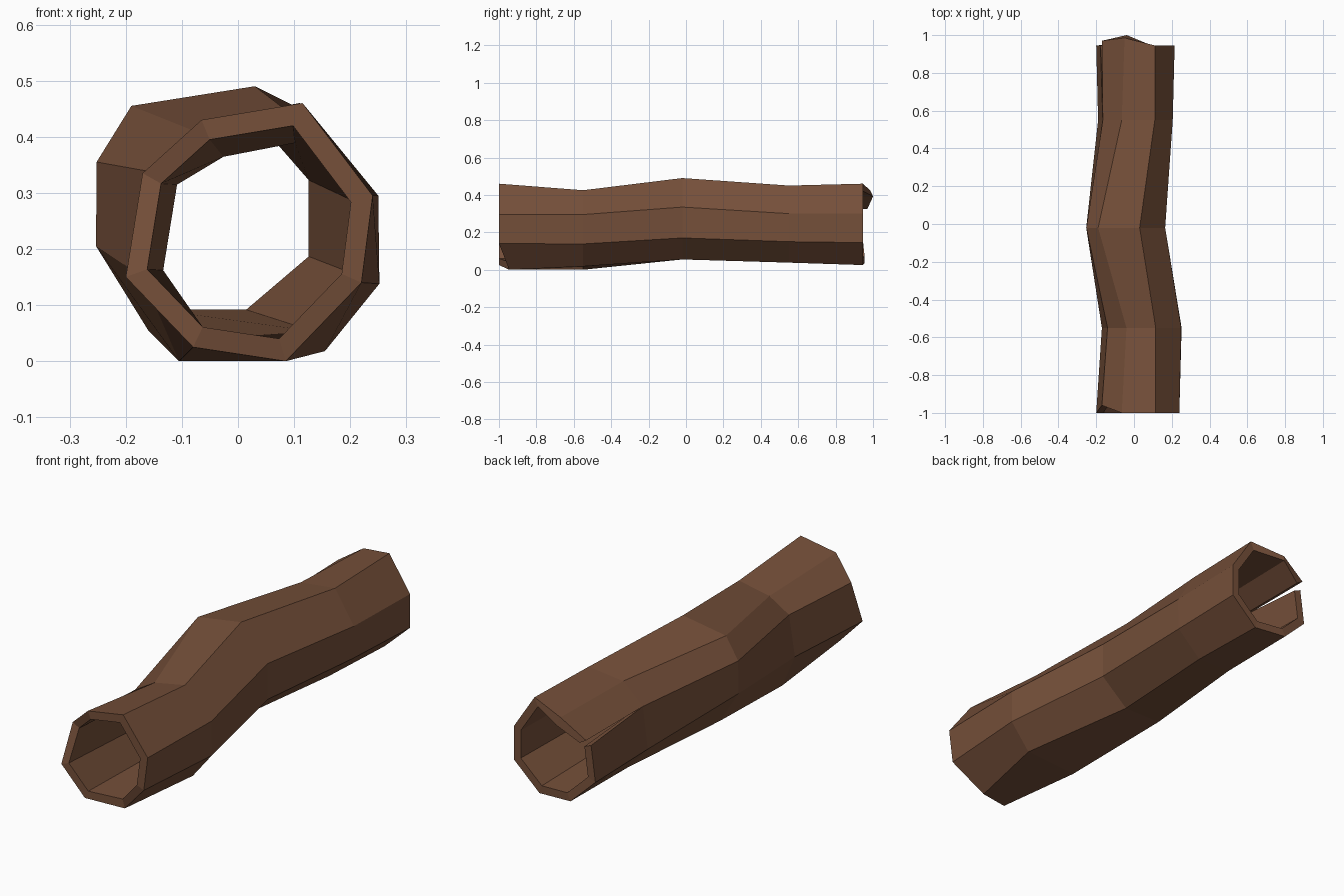
import bpy, bmesh
from mathutils import Vector

if "Cube" in bpy.data.objects:
    bpy.data.objects.remove(bpy.data.objects["Cube"])

bark = bpy.data.materials.new("bark brown")
bark.diffuse_color = (0.18, 0.08, 0.042, 1)
bark.use_nodes = True
bark.node_tree.nodes["Principled BSDF"].inputs["Base Color"].default_value = bark.diffuse_color

# Outer cross-sections (x, z), clockwise from the upper left corner
end_front = [(-.17, .335), (-.065, .43), (.115, .46), (.24, .295),
             (.22, .14), (.085, 0), (-.08, .025), (-.2, .15)]
quarter_front = [(-.14, .335), (-.04, .395), (.115, .425), (.25, .295),
                 (.252, .138), (.155, .018), (-.105, 0), (-.17, .15)]
middle = [(-.252, .355), (-.19, .455), (.03, .49), (.165, .335),
          (.165, .17), (.03, .055), (-.16, .055), (-.253, .205)]
quarter_back = [(-.165, .34), (-.065, .43), (.11, .45), (.205, .3),
                (.2, .15), (.08, .038), (-.09, .04), (-.19, .15)]
end_back = [(-.17, .345), (-.05, .425), (.11, .46), (.215, .3),
            (.215, .145), (.085, .025), (-.08, .035), (-.2, .15)]
sections = [(-1, end_front), (-.55, quarter_front), (-.02, middle),
            (.55, quarter_back), (.945, end_back)]

# Ragged ends: extra y per corner
ragged_front = {0: .04, 5: .055}
ragged_back = {0: .025, 1: .04, 6: .01}
THICK = 0.825

bm = bmesh.new()
outer, inner = [], []
for s, (y, prof) in enumerate(sections):
    pts = [Vector((x, y, z)) for x, z in prof]
    ragged = ragged_front if s == 0 else ragged_back if s == 4 else {}
    centre = sum(pts, Vector()) / 8
    for i, dy in ragged.items():
        pts[i].y += dy
    pts.append(pts[0].copy())          # seam corner, doubled
    if s == 4:                         # seam splits open at the back end
        pts[8] += Vector((-.008, -.025, -.03))
    ins = []
    for p in pts:
        q = centre + (p - centre) * THICK
        q.y = p.y
        ins.append(q)
    if s == 4:
        ins[1].y = 1.0
    outer.append([bm.verts.new(p) for p in pts])
    inner.append([bm.verts.new(p) for p in ins])

# Walls, end rims and seam edges
for i in range(8):
    for s in range(4):
        bm.faces.new((outer[s][i], outer[s + 1][i], outer[s + 1][i + 1], outer[s][i + 1]))
        bm.faces.new((inner[s][i], inner[s][i + 1], inner[s + 1][i + 1], inner[s + 1][i]))
    for s in (0, 4):
        bm.faces.new((outer[s][i], outer[s][i + 1], inner[s][i + 1], inner[s][i]))
for i in (0, 8):
    bm.faces.new((outer[3][i], outer[4][i], inner[4][i], inner[3][i]))

# Close the seam everywhere except the split back end
for ring in (outer, inner):
    bmesh.ops.weld_verts(bm, targetmap={ring[s][8]: ring[s][0] for s in range(4)})
bmesh.ops.recalc_face_normals(bm, faces=bm.faces)

mesh = bpy.data.meshes.new("hollow_log")
bm.to_mesh(mesh)
bm.free()
mesh.materials.append(bark)
log = bpy.data.objects.new("hollow_log", mesh)
bpy.context.collection.objects.link(log)
